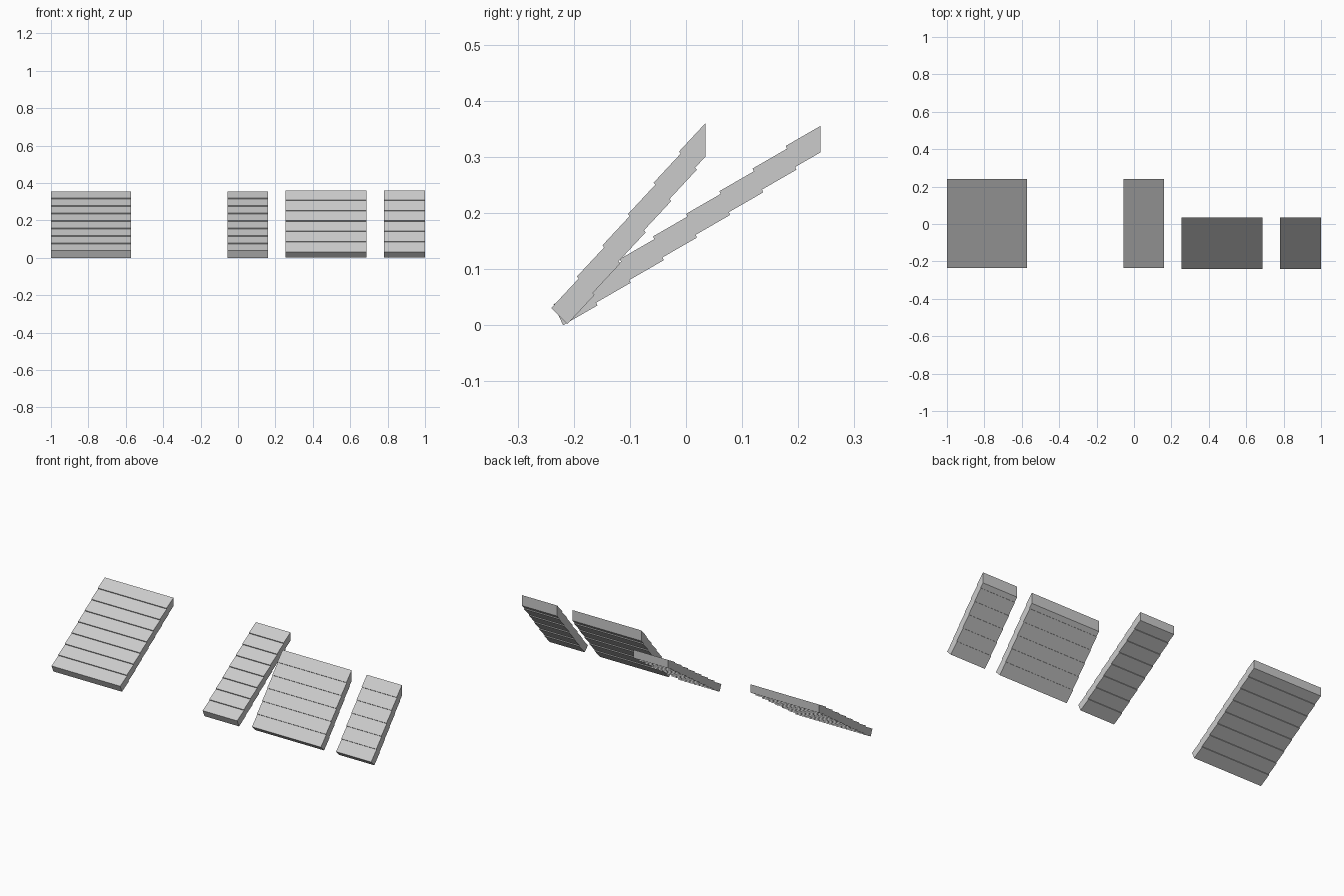
import bpy
import bmesh

if "Cube" in bpy.data.objects:
    bpy.data.objects.remove(bpy.data.objects["Cube"])


def roof_profile(start, pitch, rows, slope, lip, end_y):
    """Side outline (y, z) of overlapping tile rows, cut upright at end_y."""
    top, under = [], []
    gap = 0.14 * 1.0  # extra overlap of each step, as a share of the lip
    for i in range(rows):
        y, z = start[0] + pitch[0] * i, start[1] + pitch[1] * i
        b = (y + lip[0], z + lip[1])
        top.append((y, z))
        under.append(b)
        if i < rows - 1:
            # row ends on the lip line of the next row
            ny, nz = y + pitch[0], z + pitch[1]
            k = lip[1] / lip[0]
            run = (nz - z - k * (ny - y)) / (slope - k)
            top.append((y + run, z + slope * run))
            under.append((b[0] + run, b[1] + slope * run))
        else:
            top.append((end_y, z + slope * (end_y - y)))
            under.append((end_y, b[1] + slope * (end_y - b[0])))
    return top + under[::-1]


def roof_panel(name, profile, x0, x1):
    bm = bmesh.new()
    face = bm.faces.new([bm.verts.new((x0, y, z)) for y, z in profile])
    out = bmesh.ops.extrude_face_region(bm, geom=[face])
    moved = [v for v in out["geom"] if isinstance(v, bmesh.types.BMVert)]
    bmesh.ops.translate(bm, verts=moved, vec=(x1 - x0, 0, 0))
    bmesh.ops.recalc_face_normals(bm, faces=bm.faces)
    mesh = bpy.data.meshes.new(name)
    bm.to_mesh(mesh)
    bm.free()
    bpy.context.collection.objects.link(bpy.data.objects.new(name, mesh))


# Shallow roof with eight rows, steep roof with six
shallow = roof_profile((-0.236, 0.0375), (0.0591, 0.0403), 8, 0.577, (0.0168, -0.0375), 0.24)
steep = roof_profile((-0.24, 0.031), (0.0455, 0.0557), 6, 1.075, (0.0285, -0.029), 0.035)

# Wide and narrow panel of each pitch
roof_panel("shallow_roof_wide", shallow, -1.0, -0.571)
roof_panel("shallow_roof_narrow", shallow, -0.056, 0.16)
roof_panel("steep_roof_wide", steep, 0.255, 0.686)
roof_panel("steep_roof_narrow", steep, 0.781, 1.0)
